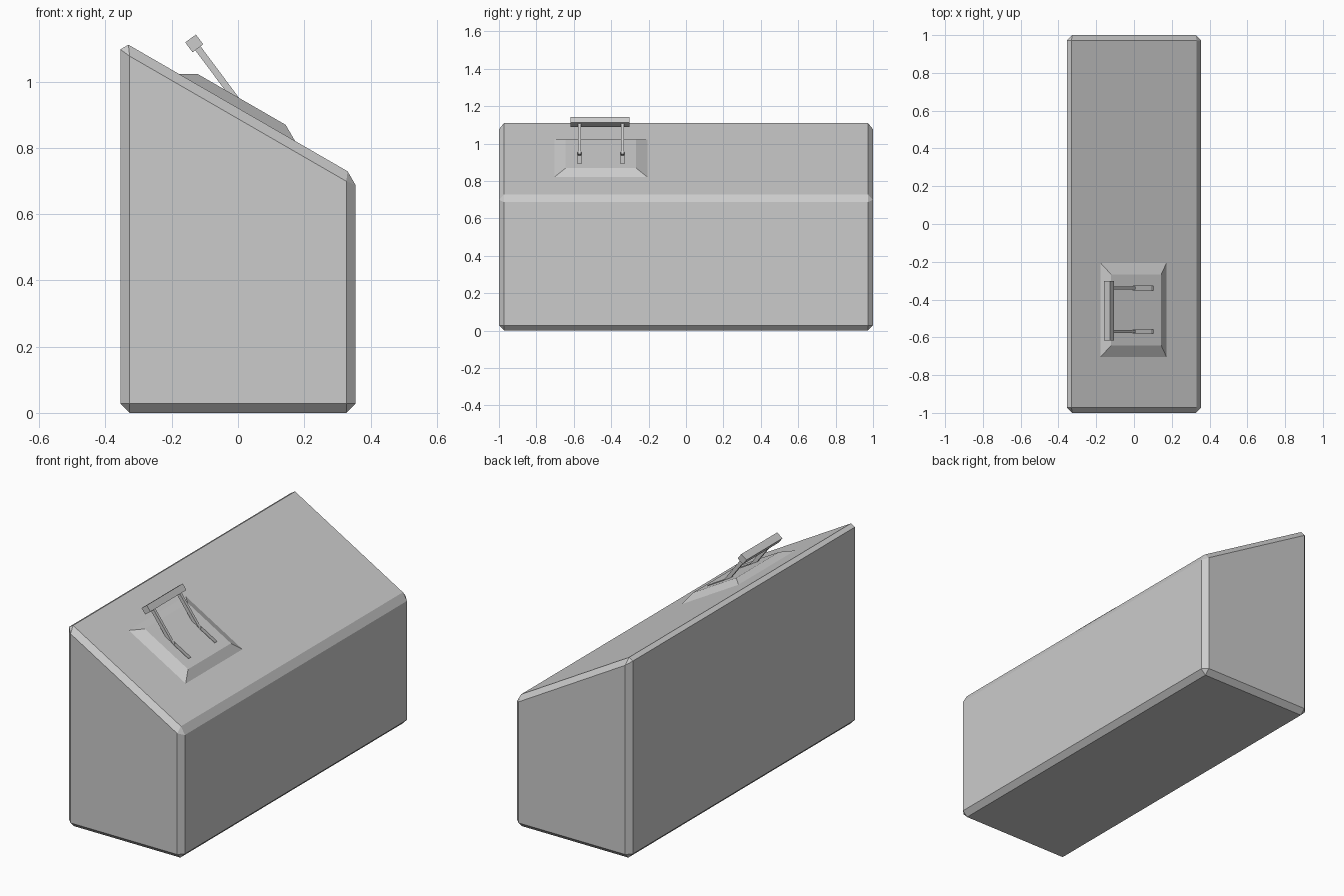
import bpy
import bmesh
import math
from mathutils import Matrix, Vector

old = bpy.data.objects.get("Cube")
if old:
    bpy.data.objects.remove(old)

grey = bpy.data.materials.new("plain_grey")
grey.use_nodes = True
grey.diffuse_color = (0.6, 0.6, 0.6, 1)
grey.node_tree.nodes["Principled BSDF"].inputs["Base Color"].default_value = (0.6, 0.6, 0.6, 1)

SLOPE = math.radians(30)
TOP_MID = Vector((0, 0, 0.92))          # middle of the sloping top
ARM_YS = (-0.34, -0.57)


def finish(name, bm):
    bmesh.ops.recalc_face_normals(bm, faces=bm.faces)
    mesh = bpy.data.meshes.new(name)
    bm.to_mesh(mesh)
    bm.free()
    obj = bpy.data.objects.new(name, mesh)
    bpy.context.collection.objects.link(obj)
    mesh.materials.append(grey)
    return obj


def box(name, centre, size, tilt=0):
    bm = bmesh.new()
    bmesh.ops.create_cube(bm, size=1)
    m = Matrix.Translation(centre) @ Matrix.Rotation(tilt, 4, "Y") @ Matrix.Diagonal((*size, 1))
    bmesh.ops.transform(bm, matrix=m, verts=bm.verts)
    return finish(name, bm)


def on_slope(u, y, n):
    """Point at distance u down the slope and height n above it."""
    return TOP_MID + Matrix.Rotation(SLOPE, 3, "Y") @ Vector((u, 0, n)) + Vector((0, y, 0))


# Console body: sloped profile drawn along y, all edges chamfered
bm = bmesh.new()
half = 0.355
rise = half * math.tan(SLOPE)
profile = [(-half, 0), (half, 0), (half, TOP_MID.z - rise), (-half, TOP_MID.z + rise)]
face = bm.faces.new([bm.verts.new((x, -1, z)) for x, z in profile])
new = bmesh.ops.extrude_face_region(bm, geom=[face])["geom"]
bmesh.ops.translate(bm, vec=(0, 2, 0), verts=[v for v in new if isinstance(v, bmesh.types.BMVert)])
bmesh.ops.recalc_face_normals(bm, faces=bm.faces)
bmesh.ops.bevel(bm, geom=bm.edges[:], offset=0.028, offset_type="OFFSET",
                segments=1, affect="EDGES")
finish("console_body", bm)

# Raised lever panel: tapered block lying on the slope
bm = bmesh.new()
rings = []
for u, v, n in ((0.205, 0.253, -0.002), (0.153, 0.188, 0.028)):
    rings.append([bm.verts.new(on_slope(-0.003 + sx * u, -0.455 + sy * v, n))
                  for sx, sy in ((-1, -1), (1, -1), (1, 1), (-1, 1))])
bm.faces.new(rings[0])
bm.faces.new(rings[1])
for i in range(4):
    j = (i + 1) % 4
    bm.faces.new((rings[0][i], rings[0][j], rings[1][j], rings[1][i]))
panel = finish("lever_panel", bm)

# Two slots cut in the panel
for y in ARM_YS:
    cutter = box("slot_cutter", on_slope(0.04, y, 0.028), (0.125, 0.022, 0.034), SLOPE)
    cutter.hide_render = True
    mod = panel.modifiers.new("slot", "BOOLEAN")
    mod.operation = "DIFFERENCE"
    mod.solver = "EXACT"
    mod.object = cutter
    bpy.context.view_layer.objects.active = panel
    bpy.ops.object.modifier_apply(modifier=mod.name)
    bpy.data.objects.remove(cutter)

# Lever arms and the grip bar across them
grip = Vector((-0.132, 0, 1.115))
foot = Vector((0.0, 0, 0.938))
run = foot - grip
tilt = math.atan2(run.x, run.z)
for name, y in zip(("left_arm", "right_arm"), ARM_YS):
    box(name, (grip + foot) / 2 + Vector((0, y, 0)), (0.02, 0.016, run.length), tilt)
box("grip_bar", grip + Vector((0, -0.46, 0)), (0.04, 0.315, 0.037), tilt)
